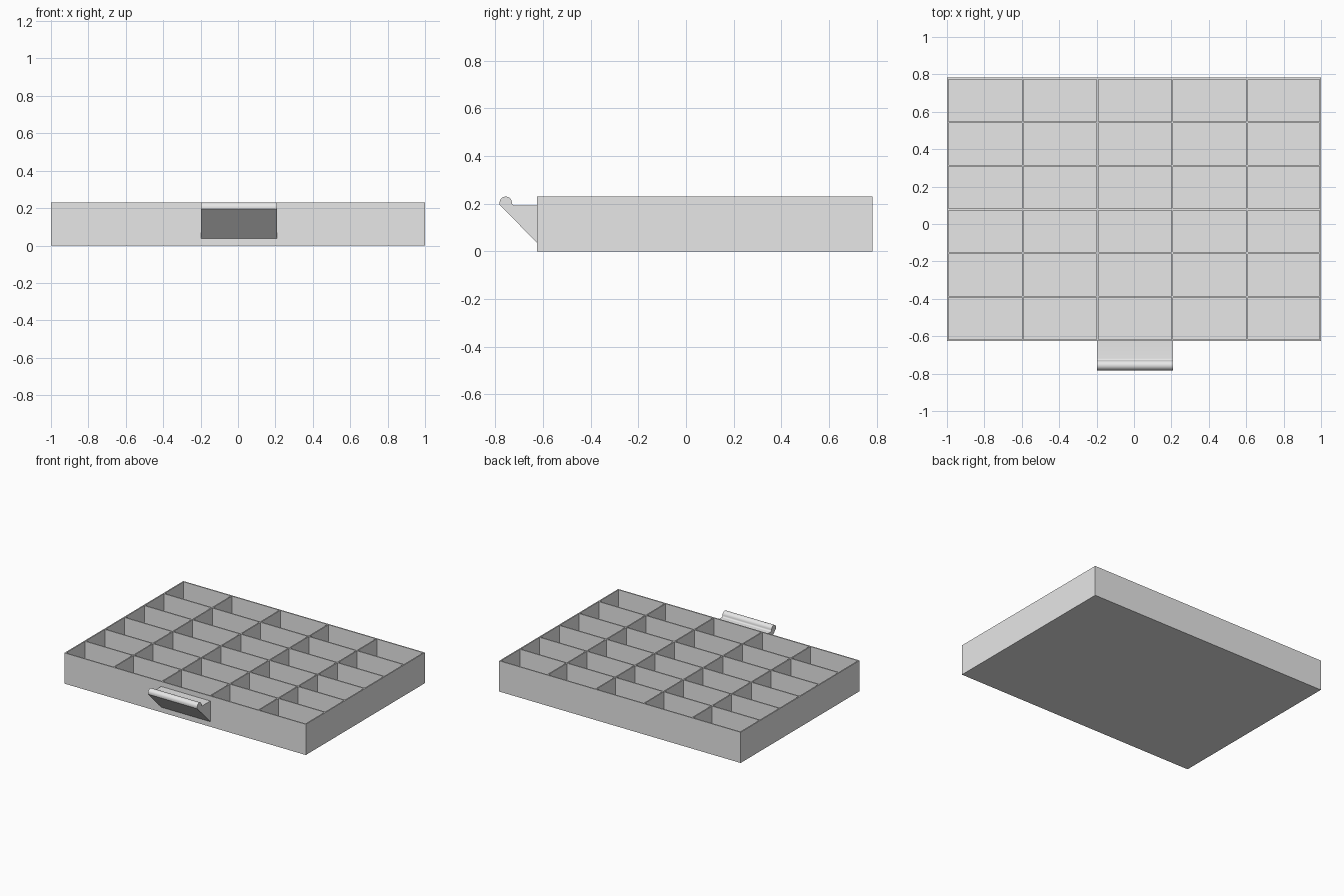
import bpy, bmesh, math

# Remove the default cube
if "Cube" in bpy.data.objects:
    bpy.data.objects.remove(bpy.data.objects["Cube"], do_unlink=True)

HEIGHT, FLOOR, WALL = 0.23, 0.01, 0.009
FRONT, BACK = -0.626, 0.782
COLS, ROWS = 5, 6

grey = bpy.data.materials.new("light grey")
grey.use_nodes = True
grey.diffuse_color = (0.8, 0.8, 0.8, 1)
grey.node_tree.nodes["Principled BSDF"].inputs["Base Color"].default_value = grey.diffuse_color


def finish(bm, name):
    bmesh.ops.recalc_face_normals(bm, faces=bm.faces[:])
    mesh = bpy.data.meshes.new(name)
    bm.to_mesh(mesh)
    bm.free()
    mesh.materials.append(grey)
    obj = bpy.data.objects.new(name, mesh)
    bpy.context.collection.objects.link(obj)
    return obj


def wall_lines(start, pitch, count, end):
    """Both edges of every wall across one direction."""
    lines = []
    for i in range(count):
        lines += [start + i * pitch, start + i * pitch + WALL]
    return lines + [end - WALL, end]


# Tray: a grid of wall tops, with outer sides, a base and sunken compartments
xs = wall_lines(-1, 0.4, COLS, 1)
ys = wall_lines(FRONT, (BACK - FRONT - WALL) / ROWS, ROWS, BACK)
bm = bmesh.new()
grid = [[bm.verts.new((x, y, HEIGHT)) for y in ys] for x in xs]
cells = []
for i in range(len(xs) - 1):
    for j in range(len(ys) - 1):
        face = bm.faces.new((grid[i][j], grid[i + 1][j], grid[i + 1][j + 1], grid[i][j + 1]))
        if i % 2 and j % 2:
            cells.append(face)

rim = [e for e in bm.edges if e.is_boundary]
sides = bmesh.ops.extrude_edge_only(bm, edges=rim)["geom"]
for v in sides:
    if isinstance(v, bmesh.types.BMVert):
        v.co.z = 0
bmesh.ops.edgeloop_fill(bm, edges=[e for e in bm.edges if e.is_boundary])

sunk = bmesh.ops.extrude_discrete_faces(bm, faces=cells)["faces"]
for face in sunk:
    for v in face.verts:
        v.co.z = FLOOR
finish(bm, "compartment_tray")

# Handle: sloped bracket with a rounded lip, swept across the middle column
cy, cz, radius, fillet = -0.756, 0.204, 0.026, 0.011
profile = [(FRONT, 0.038), (cy - radius, 0.195)]
for k in range(17):
    a = math.pi * (1 - k / 16)
    profile.append((cy + radius * math.cos(a), cz + radius * math.sin(a)))
for k in range(1, 7):
    a = math.pi * (1 + k / 12)
    profile.append((cy + radius + fillet + fillet * math.cos(a), cz + fillet * math.sin(a)))
profile.append((FRONT, cz - fillet))

bm = bmesh.new()
end_cap = bm.faces.new([bm.verts.new((-0.198, y, z)) for y, z in profile])
swept = bmesh.ops.extrude_face_region(bm, geom=[end_cap], use_keep_orig=True)["geom"]
for v in swept:
    if isinstance(v, bmesh.types.BMVert):
        v.co.x = 0.209
handle = finish(bm, "front_handle")
bpy.ops.object.select_all(action="DESELECT")
handle.select_set(True)
bpy.context.view_layer.objects.active = handle
bpy.ops.object.shade_smooth_by_angle(angle=math.radians(30))
